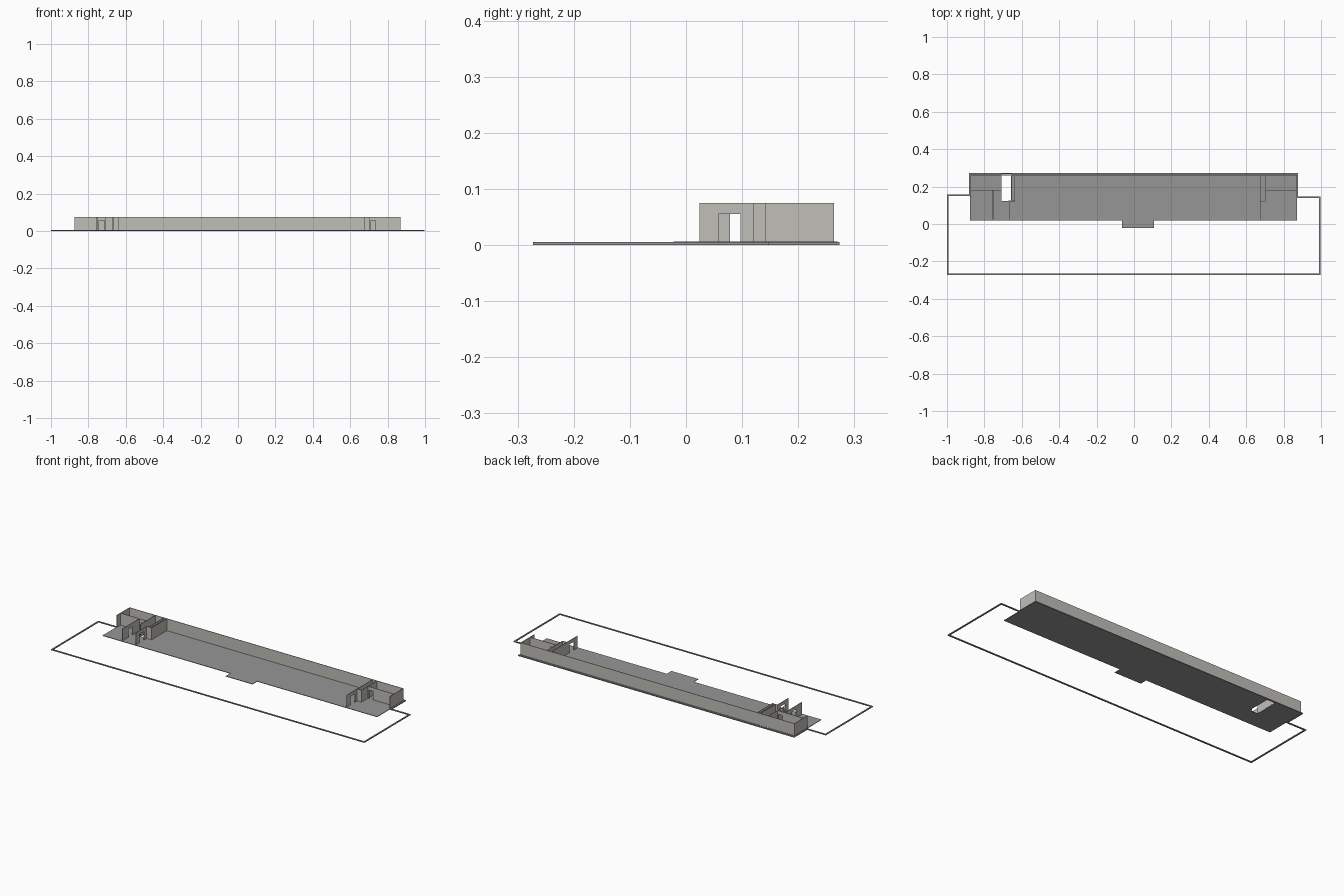
import bpy, bmesh

if "Cube" in bpy.data.objects:
    bpy.data.objects.remove(bpy.data.objects["Cube"])

T = 0.003            # wall thickness
FLOOR, TOP = 0.006, 0.075
DOOR = 0.055         # door head height


def material(name, rgb):
    m = bpy.data.materials.new(name)
    m.diffuse_color = (*rgb, 1)
    m.use_nodes = True
    m.node_tree.nodes["Principled BSDF"].inputs["Base Color"].default_value = m.diffuse_color
    return m


WALL = material("pale_plaster", (0.53, 0.52, 0.485))
SLAB = material("floor_grey", (0.30, 0.305, 0.30))


def boxes(name, mat, spans):
    """One object from several (x0, x1, y0, y1, z0, z1) blocks."""
    bm = bmesh.new()
    for x0, x1, y0, y1, z0, z1 in spans:
        vs = bmesh.ops.create_cube(bm, size=1)["verts"]
        for v in vs:
            v.co.x = x1 if v.co.x > 0 else x0
            v.co.y = y1 if v.co.y > 0 else y0
            v.co.z = z1 if v.co.z > 0 else z0
    me = bpy.data.meshes.new(name)
    bm.to_mesh(me)
    bm.free()
    me.materials.append(mat)
    ob = bpy.data.objects.new(name, me)
    bpy.context.collection.objects.link(ob)
    return ob


def wall(name, axis, at, a, b, door=None):
    """Thin wall running along an axis, with an optional door opening."""
    parts = [(a, b, FLOOR, TOP)]
    if door:
        d0, d1 = door
        parts = [(a, d0, FLOOR, TOP), (d1, b, FLOOR, TOP), (d0, d1, DOOR, TOP)]
    lo, hi = at - T / 2, at + T / 2
    spans = [(s, e, lo, hi, z0, z1) if axis == "x" else (lo, hi, s, e, z0, z1)
             for s, e, z0, z1 in parts]
    return boxes(name, WALL, spans)


# Floor around the stair opening, plus the entrance step
hx0, hx1, hy0, hy1 = -0.708, -0.655, 0.123, 0.266
z0 = 0.003
boxes("floor", SLAB, [
    (-0.876, hx0, 0.02, 0.27, z0, FLOOR),
    (hx1, 0.872, 0.02, 0.27, z0, FLOOR),
    (hx0, hx1, 0.02, hy0, z0, FLOOR),
    (hx0, hx1, hy1, 0.27, z0, FLOOR)])
boxes("entrance_step", SLAB, [(-0.063, 0.108, -0.022, 0.02, z0, FLOOR)])

# Site border: flat strip following the plot outline
path = [(-0.996, -0.269), (0.992, -0.269), (0.992, 0.143), (0.873, 0.143),
        (0.873, 0.27), (-0.877, 0.27), (-0.877, 0.153), (-0.996, 0.153)]
w = 0.004
strips = []
for (ax, ay), (bx, by) in zip(path, path[1:] + path[:1]):
    strips.append((min(ax, bx) - w, max(ax, bx) + w,
                   min(ay, by) - w, max(ay, by) + w, 0, 0.005))
boxes("site_border", SLAB, strips)

# Outer walls
wall("back_wall", "x", 0.262, -0.875, 0.869)
wall("left_end_wall", "y", -0.8735, 0.145, 0.262)
wall("right_end_wall", "y", 0.8675, 0.142, 0.262)

# Left rooms
wall("left_room_wall", "x", 0.18, -0.875, -0.708, (-0.742, -0.715))
wall("left_partition", "y", -0.754, 0.024, 0.18, (0.078, 0.113))
wall("left_hall_partition", "y", -0.668, 0.024, 0.123, (0.058, 0.097))
wall("stair_left_wall", "y", -0.709, 0.123, 0.262)
wall("stair_right_wall", "y", -0.655, 0.123, 0.262)
wall("left_shaft_wall", "y", -0.637, 0.123, 0.262)
wall("left_shaft_front", "x", 0.123, -0.67, -0.636)

# Right rooms
wall("right_partition", "y", 0.674, 0.024, 0.262, (0.058, 0.097))
wall("right_shaft_wall", "y", 0.701, 0.12, 0.262)
wall("right_shaft_front", "x", 0.121, 0.674, 0.702)
wall("right_room_wall", "x", 0.18, 0.701, 0.868, (0.71, 0.735))
